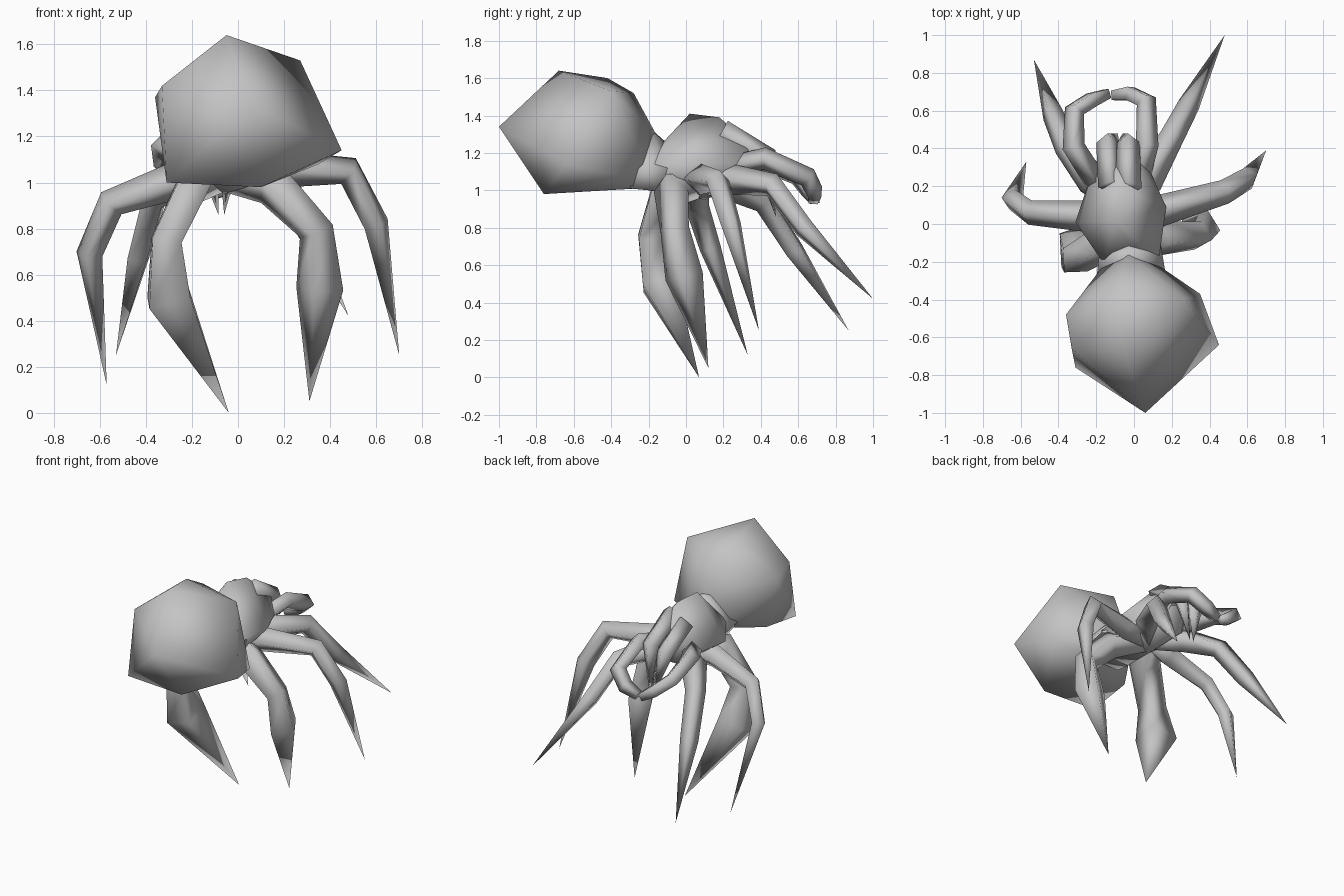
import bpy
import bmesh
import math
from mathutils import Vector

# Remove the default cube if the scene has it
default_cube = bpy.data.objects.get("Cube")
if default_cube:
    bpy.data.objects.remove(default_cube, do_unlink=True)

# One plain grey for the whole creature
grey = bpy.data.materials.new("plain grey")
grey.use_nodes = True
grey_colour = (.55, .55, .55, 1)
grey.diffuse_color = grey_colour
for node in grey.node_tree.nodes:
    if node.type == 'BSDF_PRINCIPLED':
        node.inputs["Base Color"].default_value = grey_colour


def finish(bm, name):
    """Turn a bmesh into a smooth shaded grey object."""
    bmesh.ops.recalc_face_normals(bm, faces=bm.faces[:])
    for face in bm.faces:
        face.smooth = True
    mesh = bpy.data.meshes.new(name)
    bm.to_mesh(mesh)
    bm.free()
    mesh.materials.append(grey)
    obj = bpy.data.objects.new(name, mesh)
    bpy.context.collection.objects.link(obj)
    return obj


def faceted_hull(name, points):
    """Low-poly rounded mass wrapped around a few corner points."""
    bm = bmesh.new()
    for point in points:
        bm.verts.new(point)
    result = bmesh.ops.convex_hull(bm, input=bm.verts[:])
    unused = {v for v in result["geom_interior"] + result["geom_unused"]
              if isinstance(v, bmesh.types.BMVert)}
    bmesh.ops.delete(bm, geom=list(unused), context='VERTS')
    return finish(bm, name)


def limb(name, joints, radii, sides=4):
    """Angular tube through the joints; the last radius of zero makes a point."""
    bm = bmesh.new()
    path = [Vector(joint) for joint in joints]
    rings = []
    previous = None
    side_axis = None
    for i, centre in enumerate(path):
        # Average direction at each joint, carried along without twisting
        before = (centre - path[max(i - 1, 0)]).normalized()
        after = (path[min(i + 1, len(path) - 1)] - centre).normalized()
        tangent = (before + after).normalized()
        if previous is None:
            side_axis = tangent.cross(Vector((0, 0, 1))).normalized()
        else:
            side_axis = previous.rotation_difference(tangent) @ side_axis
        previous = tangent
        up_axis = tangent.cross(side_axis).normalized()
        radius = radii[i]
        if radius == 0:
            rings.append([bm.verts.new(centre)])
            continue
        ring = []
        for k in range(sides):
            angle = math.tau * k / sides
            offset = side_axis * math.cos(angle) + up_axis * math.sin(angle)
            ring.append(bm.verts.new(centre + offset * radius))
        rings.append(ring)

    # Bridge neighbouring rings, using triangles towards a pointed end
    for first, second in zip(rings, rings[1:]):
        for k in range(sides):
            nxt = (k + 1) % sides
            if len(second) == 1:
                bm.faces.new((first[k], first[nxt], second[0]))
            else:
                bm.faces.new((first[k], first[nxt], second[nxt], second[k]))
    bm.faces.new(rings[0])
    if len(rings[-1]) > 1:
        bm.faces.new(rings[-1])
    return finish(bm, name)


# Abdomen: large lopsided mass with a pointed rear
faceted_hull("abdomen", [
    (.06, -1, 1.34), (-.05, -.68, 1.64), (.27, -.4, 1.53),
    (-.1, -.42, 1.6), (-.07, -.28, 1.52), (.45, -.64, 1.14),
    (.35, -.37, 1.08), (.1, -.76, .98), (-.31, -.76, 1),
    (-.36, -.48, 1.37), (-.33, -.66, 1.42), (-.3, -.45, 1.04),
    (.05, -.26, 1.01), (-.17, -.23, 1.14), (.13, -.22, 1.14),
    (-.03, -.16, 1.3),
])

# Waist: short neck between abdomen and thorax
faceted_hull("waist", [
    (-.2, -.3, 1.12), (.17, -.28, 1.12), (-.03, -.2, 1.34),
    (-.12, -.3, 1.01), (.1, -.3, 1.01), (-.03, -.11, 1.26),
    (-.18, -.12, 1.12), (.14, -.1, 1.12), (-.12, -.1, .99), (.1, -.1, .99),
])

# Thorax: wedge that rises behind the waist and slopes down to the face
faceted_hull("thorax", [
    (-.16, -.21, 1.14), (.13, -.2, 1.14), (-.03, -.12, 1.26),
    (-.12, -.2, 1), (.1, -.2, 1), (-.1, .02, 1.41), (-.06, .18, 1.39),
    (-.31, .01, 1.12), (.17, .09, 1.14), (-.25, .19, 1.12),
    (.09, .27, 1.14), (-.14, .34, 1.2), (.01, .34, 1.24),
    (-.06, .1, .95), (-.14, .3, 1.03), (.02, .3, 1.03),
])

# Walking legs: inner root, hip, knee, ankle and pointed foot
slim = (.05, .085, .065, .058, 0)
broad = (.06, .1, .08, .105, 0)
body_centre = (-.06, .08, 1.02)

limb("left_back_leg", [
    body_centre, (.14, -.08, 1.0), (.34, -.06, .79),
    (.355, -.01, .54), (.31, .12, .05)], broad)
limb("right_back_leg", [
    body_centre, (-.19, -.12, 1.0), (-.31, -.19, .75),
    (-.3, -.14, .5), (-.04, .07, 0)], (.06, .1, .09, .13, 0))
limb("left_middle_leg", [
    body_centre, (.14, .07, 1.06), (.48, .17, 1.05),
    (.6, .24, .82), (.7, .39, .25)], slim)
limb("right_middle_leg", [
    body_centre, (-.24, .04, 1.02), (-.55, .06, .91),
    (-.645, .13, .69), (-.57, .33, .12)], slim)
limb("left_front_leg", [
    body_centre, (.07, .23, 1.06), (.2, .46, 1.03),
    (.29, .63, .8), (.48, 1, .42)], slim)
limb("right_front_leg", [
    body_centre, (-.22, .23, 1.03), (-.36, .41, .94),
    (-.43, .58, .68), (-.53, .87, .25)], slim)

# Feelers: shorter limbs that curl inwards in front of the face
feeler_radii = (.06, .06, .055, .05, .035)
limb("left_feeler", [
    (.02, .22, 1.12), (.07, .42, 1.17), (.065, .65, 1.07),
    (-.02, .69, .99), (-.11, .68, .95)], feeler_radii)
limb("right_feeler", [
    (-.2, .22, 1.11), (-.32, .41, 1.16), (-.315, .6, 1.08),
    (-.22, .66, 1.0), (-.14, .69, .95)], feeler_radii)

# Fangs: drop from the face to sharp points close to the middle
fang_radii = (.07, .06, 0)
limb("left_fang", [
    (-.03, .19, 1.31), (-.03, .43, 1.18), (-.06, .48, .86)], fang_radii)
limb("right_fang", [
    (-.12, .2, 1.26), (-.14, .43, 1.15), (-.085, .48, .86)], fang_radii)
